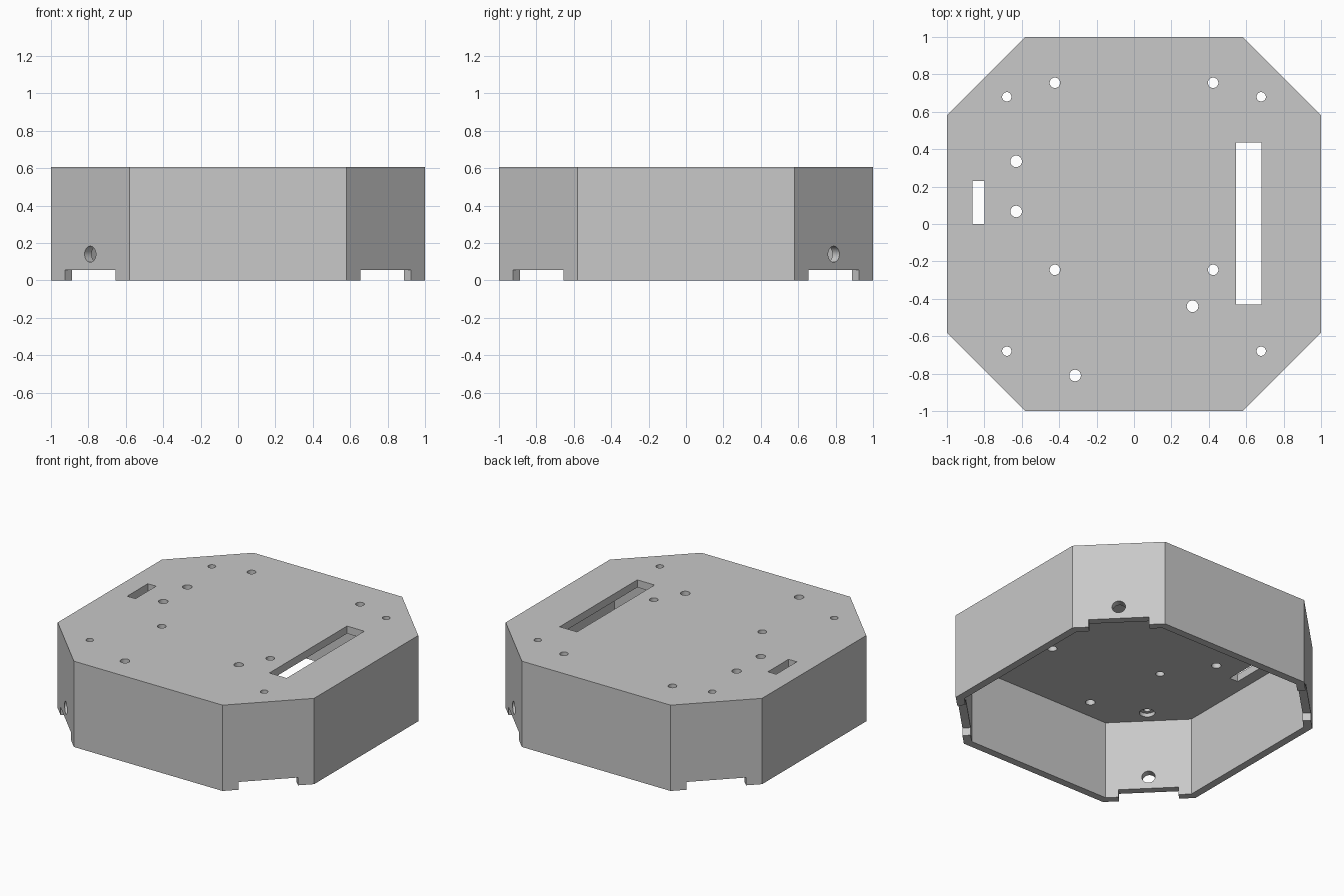
import bpy, bmesh, math
from mathutils import Matrix, Vector

cube = bpy.data.objects.get("Cube")
if cube:
    bpy.data.objects.remove(cube, do_unlink=True)

HEIGHT, WALL, FLAT = 0.605, 0.053, 0.58
INNER = 1 - WALL
INNER_FLAT = (1 + FLAT) - WALL * math.sqrt(2) - INNER

grey = bpy.data.materials.new("light grey")
grey.use_nodes = True
grey.diffuse_color = (0.58, 0.58, 0.58, 1)
grey.node_tree.nodes["Principled BSDF"].inputs["Base Color"].default_value = grey.diffuse_color


def make_object(name, bm):
    mesh = bpy.data.meshes.new(name)
    bmesh.ops.recalc_face_normals(bm, faces=bm.faces)
    bm.to_mesh(mesh)
    bm.free()
    mesh.materials.append(grey)
    obj = bpy.data.objects.new(name, mesh)
    bpy.context.collection.objects.link(obj)
    return obj


def octagon(name, side, flat, z0, z1):
    """Prism with four long sides and four chamfered corners."""
    bm = bmesh.new()
    ring = []
    for k in range(4):
        turn = Matrix.Rotation(k * math.pi / 2, 3, 'Z')
        ring += [bm.verts.new(turn @ Vector((side, s * flat, z0))) for s in (-1, 1)]
    face = bm.faces.new(ring)
    top = bmesh.ops.extrude_face_region(bm, geom=[face])["geom"]
    bmesh.ops.translate(bm, vec=(0, 0, z1 - z0),
                        verts=[v for v in top if isinstance(v, bmesh.types.BMVert)])
    return make_object(name, bm)


def cylinder(bm, matrix, radius, depth):
    bmesh.ops.create_cone(bm, cap_ends=True, segments=32, radius1=radius,
                          radius2=radius, depth=depth, matrix=matrix)


def box(bm, centre, size, turn=0):
    matrix = (Matrix.Translation(centre) @ Matrix.Rotation(turn, 4, 'Z')
              @ Matrix.Diagonal((*size, 1)))
    bmesh.ops.create_cube(bm, size=1, matrix=matrix)


def cut(target, cutter):
    cutter.hide_render = True
    mod = target.modifiers.new("cut", 'BOOLEAN')
    mod.operation, mod.solver, mod.object = 'DIFFERENCE', 'EXACT', cutter
    bpy.context.view_layer.objects.active = target
    bpy.ops.object.modifier_apply(modifier=mod.name)
    bpy.data.objects.remove(cutter, do_unlink=True)


# Hollow shell, open underneath
housing = octagon("housing", 1, FLAT, 0, HEIGHT)
cut(housing, octagon("cavity", INNER, INNER_FLAT, -0.1, HEIGHT - WALL))

# Wider recesses under the corner screw holes
bm = bmesh.new()
for x in (-0.68, 0.68):
    for y in (-0.68, 0.68):
        cylinder(bm, Matrix.Translation((x, y, HEIGHT - WALL)), 0.05, WALL)
cut(housing, make_object("screw_recesses", bm))

# Round holes and slots through the top plate
holes = [(sx * 0.68, sy * 0.68, 0.025) for sx in (-1, 1) for sy in (-1, 1)]
holes += [(sx * 0.423, y, 0.028) for sx in (-1, 1) for y in (0.755, -0.245)]
holes += [(-0.63, 0.335, 0.031), (-0.63, 0.067, 0.031),
          (0.313, -0.44, 0.031), (-0.315, -0.81, 0.031)]
bm = bmesh.new()
for x, y, r in holes:
    cylinder(bm, Matrix.Translation((x, y, HEIGHT)), r, 0.3)
box(bm, (0.613, 0.003, HEIGHT), (0.135, 0.865, 0.3))
box(bm, (-0.832, 0.115, HEIGHT), (0.065, 0.23, 0.3))
cut(housing, make_object("plate_openings", bm))

# Notches at the foot of each chamfered corner
bm = bmesh.new()
for k in range(4):
    angle = math.pi / 4 + k * math.pi / 2
    centre = Matrix.Rotation(angle, 3, 'Z') @ Vector((1.117, 0, 0))
    box(bm, centre, (0.3, 0.385, 0.11), angle)
# Cable holes in two opposite corners
for s in (-1, 1):
    place = (Matrix.Translation((s * 0.79, s * 0.79, 0.14))
             @ Matrix.Rotation(math.pi / 4, 4, 'Z') @ Matrix.Rotation(math.pi / 2, 4, 'Y'))
    cylinder(bm, place, 0.043, 0.3)
cut(housing, make_object("corner_openings", bm))

# Smooth hole walls, crisp edges
bpy.ops.object.select_all(action='DESELECT')
housing.select_set(True)
bpy.context.view_layer.objects.active = housing
bpy.ops.object.shade_smooth_by_angle(angle=math.radians(30))
